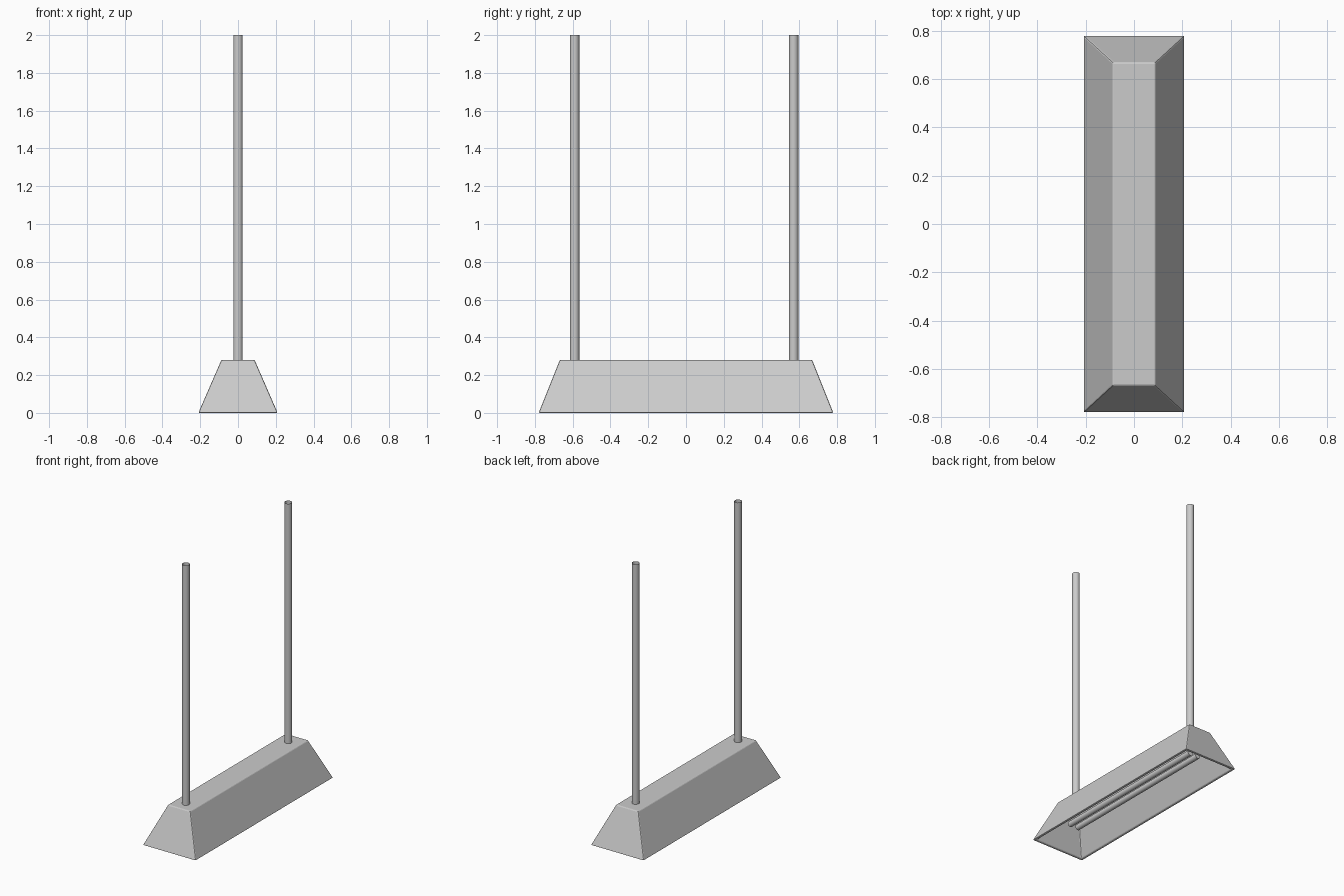
import bpy, bmesh, math

if "Cube" in bpy.data.objects:
    bpy.data.objects.remove(bpy.data.objects["Cube"])


def ring(bm, hx, hy, z):
    return [bm.verts.new((sx * hx, sy * hy, z))
            for sx, sy in ((-1, -1), (1, -1), (1, 1), (-1, 1))]


def cylinder(name, radius, length, loc, rot=(0, 0, 0), fill='NGON', sides=24):
    bpy.ops.mesh.primitive_cylinder_add(vertices=sides, radius=radius, depth=length,
                                        end_fill_type=fill, location=loc, rotation=rot)
    ob = bpy.context.object
    ob.name = name
    bpy.ops.object.shade_smooth_by_angle(angle=math.radians(40))
    return ob


# Hollow tapered shade, open underneath: inner roof, inner rim, outer rim, outer roof
bm = bmesh.new()
rings = [ring(bm, *r) for r in ((0.077, 0.653, 0.262), (0.190, 0.760, 0.0),
                                (0.210, 0.780, 0.0), (0.088, 0.668, 0.28))]
for a, b in zip(rings, rings[1:]):
    for i in range(4):
        j = (i + 1) % 4
        bm.faces.new((a[i], a[j], b[j], b[i]))
bm.faces.new(rings[0])
bm.faces.new(rings[-1])
bmesh.ops.recalc_face_normals(bm, faces=bm.faces[:])
mesh = bpy.data.meshes.new("lamp_shade")
bm.to_mesh(mesh)
bm.free()
shade = bpy.data.objects.new("lamp_shade", mesh)
bpy.context.collection.objects.link(shade)
bevel = shade.modifiers.new("soft_edges", 'BEVEL')
bevel.width = 0.006
bevel.segments = 2
bevel.limit_method = 'ANGLE'

# Open-ended hanging rods
for side, y in (("front", -0.59), ("back", 0.57)):
    cylinder(f"hanging_rod_{side}", 0.025, 1.725, (0, y, 1.1375), fill='NOTHING')

# Light tubes inside the shade
for side, x in (("left", -0.032), ("right", 0.032)):
    cylinder(f"light_tube_{side}", 0.02, 1.22, (x, 0, 0.11), (math.pi / 2, 0, 0))
